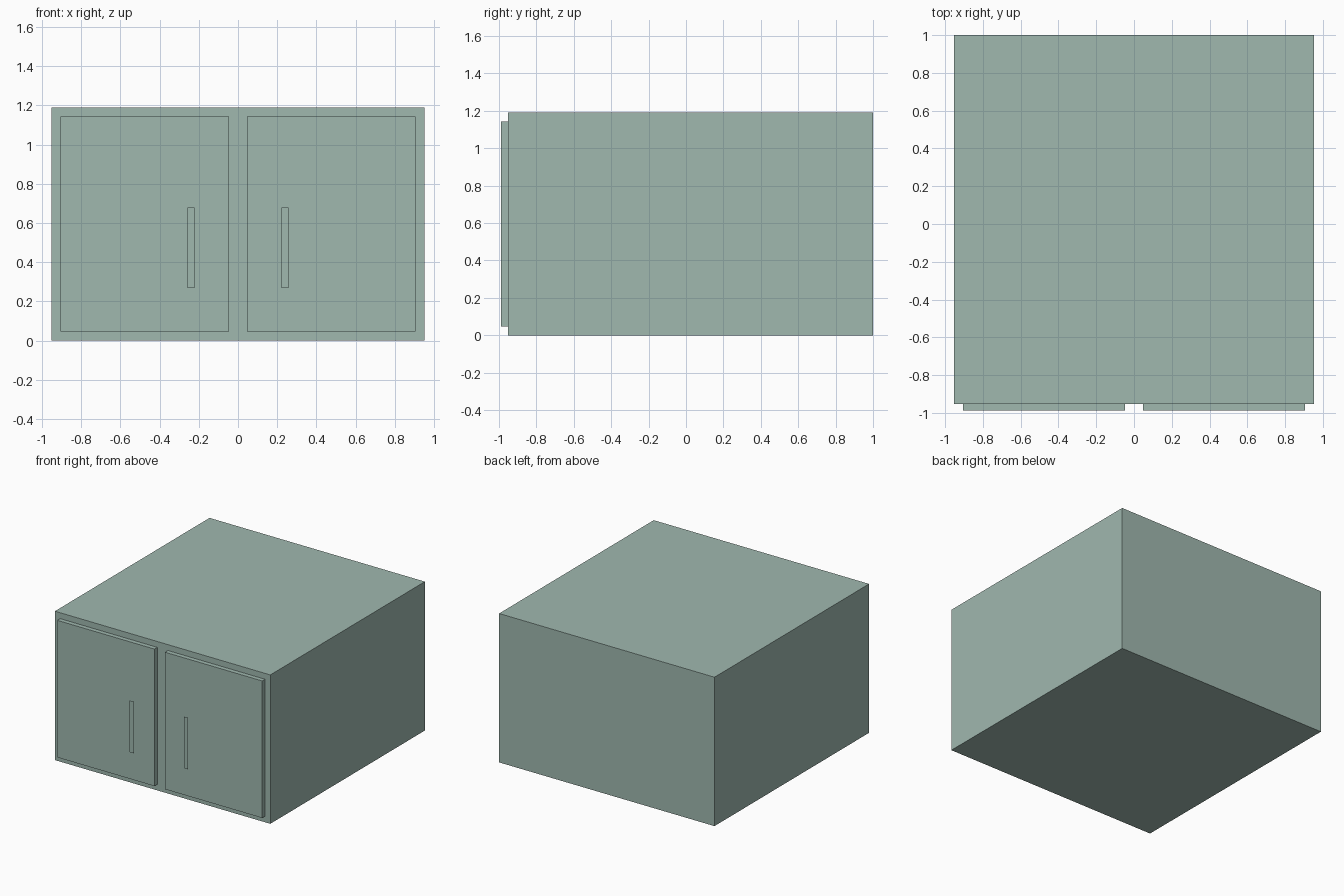
import bpy

if "Cube" in bpy.data.objects:
    bpy.data.objects.remove(bpy.data.objects["Cube"])

# Single flat colour
mat = bpy.data.materials.new("sage_green")
mat.diffuse_color = (0.35, 0.48, 0.43, 1.0)
mat.use_nodes = True
mat.node_tree.nodes["Principled BSDF"].inputs["Base Color"].default_value = mat.diffuse_color


def finish(name, verts, faces):
    mesh = bpy.data.meshes.new(name)
    mesh.from_pydata(verts, [], faces)
    mesh.materials.append(mat)
    obj = bpy.data.objects.new(name, mesh)
    bpy.context.collection.objects.link(obj)
    return obj


def box(name, x, y, z):
    verts = [(a, b, c) for c in z for b in y for a in x]
    faces = [(0, 2, 3, 1), (4, 5, 7, 6), (0, 1, 5, 4),
             (2, 6, 7, 3), (0, 4, 6, 2), (1, 3, 7, 5)]
    return finish(name, verts, faces)


def front_panel(name, x, y, z):
    verts = [(x[0], y, z[0]), (x[1], y, z[0]), (x[1], y, z[1]), (x[0], y, z[1])]
    return finish(name, verts, [(0, 1, 2, 3)])


# Cabinet body
box("cabinet_body", (-0.952, 0.952), (-0.952, 1.0), (0.0, 1.19))

# Mirrored doors, each with a flat handle strip just in front
for side, s in (("left", -1), ("right", 1)):
    box(side + "_door", sorted((s * 0.047, s * 0.905)), (-0.988, -0.952), (0.048, 1.143))
    front_panel(side + "_handle", sorted((s * 0.221, s * 0.257)), -1.0, (0.268, 0.68))
